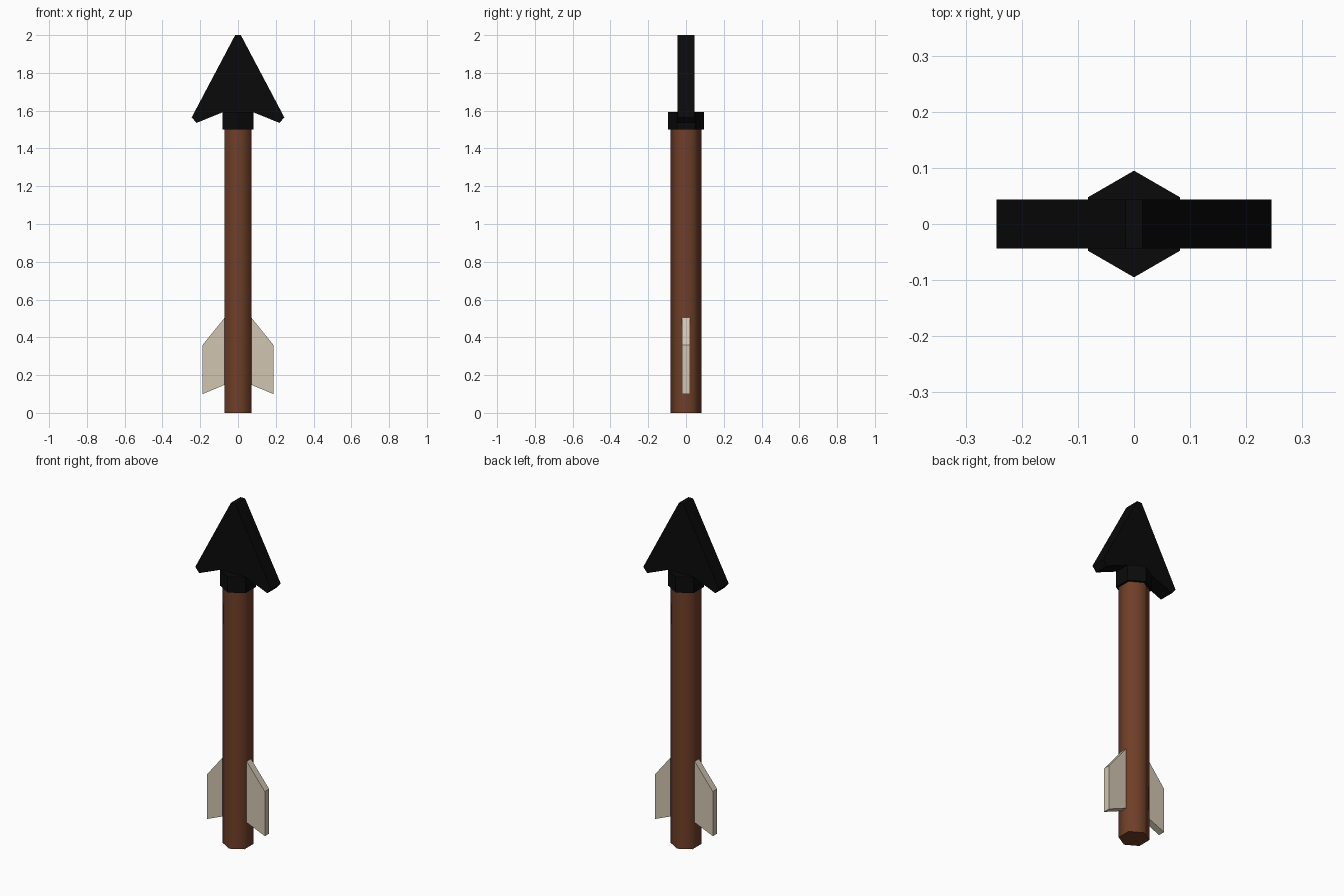
import bpy, bmesh, math

if "Cube" in bpy.data.objects:
    bpy.data.objects.remove(bpy.data.objects["Cube"])

def material(name, rgb):
    m = bpy.data.materials.new(name)
    m.diffuse_color = (*rgb, 1)
    m.use_nodes = True
    m.node_tree.nodes["Principled BSDF"].inputs["Base Color"].default_value = m.diffuse_color
    return m

wood = material("brown_wood", (0.16, 0.050, 0.021))
black = material("black_iron", (0.003, 0.003, 0.003))
feather = material("cream_feather", (0.63, 0.56, 0.44))

def hex_prism(name, radius, z0, z1, mat):
    # six-sided, with corners facing front and back
    bpy.ops.mesh.primitive_cylinder_add(vertices=6, radius=radius, depth=z1 - z0,
                                        location=(0, 0, (z0 + z1) / 2))
    ob = bpy.context.object
    ob.name = name
    ob.data.materials.append(mat)
    return ob

def plate(name, outline, half, mat):
    # x-z outline extruded along y
    bm = bmesh.new()
    face = bm.faces.new([bm.verts.new((x, -half, z)) for x, z in outline])
    out = bmesh.ops.extrude_face_region(bm, geom=[face])
    verts = [g for g in out["geom"] if isinstance(g, bmesh.types.BMVert)]
    bmesh.ops.translate(bm, verts=verts, vec=(0, 2 * half, 0))
    bmesh.ops.recalc_face_normals(bm, faces=bm.faces)
    me = bpy.data.meshes.new(name)
    bm.to_mesh(me)
    bm.free()
    me.materials.append(mat)
    ob = bpy.data.objects.new(name, me)
    bpy.context.collection.objects.link(ob)
    return ob

# shaft, softly shaded around its six sides
hex_prism("shaft", 0.081, 0, 1.52, wood)
bpy.ops.object.shade_smooth_by_angle(angle=math.radians(65))

# collar under the arrowhead
hex_prism("collar", 0.095, 1.5, 1.592, black)

# barbed arrowhead
half = [(0.015, 2.0), (0.245, 1.565), (0.22, 1.535), (0.08, 1.592)]
plate("arrowhead", half + [(-x, z) for x, z in reversed(half)], 0.044, black)

# fletching on both sides
fin = [(0.05, 0.157), (0.187, 0.1), (0.187, 0.36), (0.07, 0.505), (0.05, 0.505)]
for side, s in (("right", 1), ("left", -1)):
    plate("fletching_" + side, [(s * x, z) for x, z in fin], 0.02, feather)
